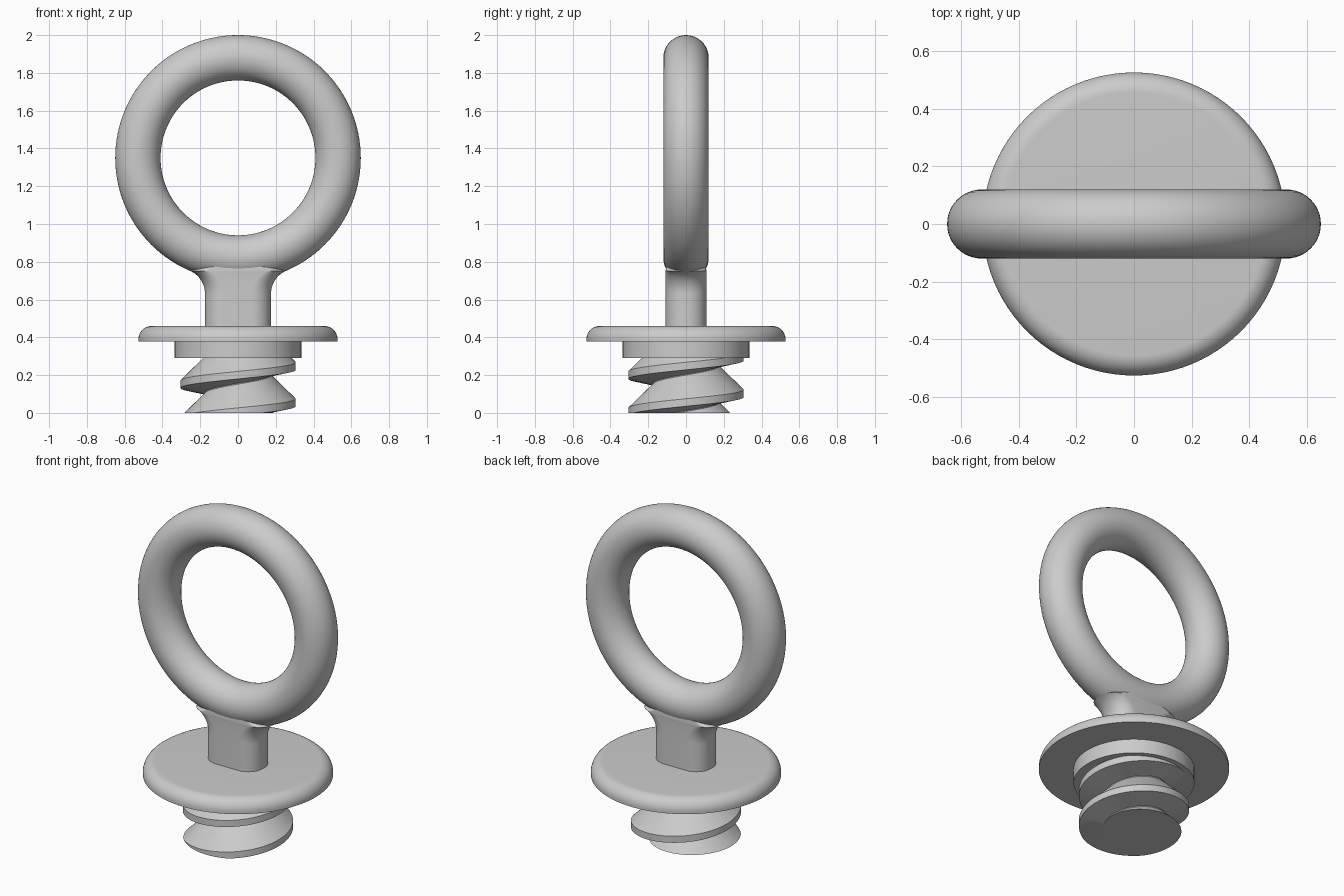
import bpy, bmesh
from math import sin, cos, pi, radians, atan2, sqrt

old = bpy.data.objects.get("Cube")
if old:
    bpy.data.objects.remove(old, do_unlink=True)

GREY = (0.6, 0.6, 0.6, 1.0)
metal = bpy.data.materials.new("grey metal")
metal.use_nodes = True
metal.diffuse_color = GREY
metal.node_tree.nodes["Principled BSDF"].inputs["Base Color"].default_value = GREY


def finish(obj, angle=35):
    obj.data.materials.clear()
    obj.data.materials.append(metal)
    bpy.ops.object.select_all(action='DESELECT')
    obj.select_set(True)
    bpy.context.view_layer.objects.active = obj
    bpy.ops.object.shade_smooth_by_angle(angle=radians(angle))


def make_object(name, bm):
    bmesh.ops.recalc_face_normals(bm, faces=bm.faces)
    mesh = bpy.data.meshes.new(name)
    bm.to_mesh(mesh)
    bm.free()
    obj = bpy.data.objects.new(name, mesh)
    bpy.context.collection.objects.link(obj)
    finish(obj)


def loft(name, sections):
    """Skin a stack of closed loops and cap both ends."""
    bm = bmesh.new()
    loops = [[bm.verts.new(p) for p in s] for s in sections]
    n = len(loops[0])
    for a, b in zip(loops, loops[1:]):
        for i in range(n):
            j = (i + 1) % n
            bm.faces.new((a[i], a[j], b[j], b[i]))
    bm.faces.new(loops[0])
    bm.faces.new(loops[-1])
    make_object(name, bm)


def circle(r, z, n=96):
    return [(r * cos(2 * pi * i / n), r * sin(2 * pi * i / n), z) for i in range(n)]


def rounded_bar(half_x, half_y, z, r=0.1, steps=10):
    """Rounded rectangle loop at height z."""
    pts = []
    for q, (sx, sy) in enumerate(((1, 1), (-1, 1), (-1, -1), (1, -1))):
        for i in range(steps + 1):
            a = (q + i / steps) * pi / 2
            pts.append((sx * (half_x - r) + r * cos(a),
                        sy * (half_y - r) + r * sin(a), z))
    return pts


# Ring
RING_Z, MAJOR, MINOR = 1.35, 0.53, 0.12
bpy.ops.mesh.primitive_torus_add(
    major_radius=MAJOR, minor_radius=MINOR, major_segments=128, minor_segments=48,
    location=(0, 0, RING_Z), rotation=(pi / 2, 0, 0))
ring = bpy.context.object
ring.name = "ring"
finish(ring, 60)

# Stem, flaring along a fillet arc that is tangent to the ring
HALF_X, HALF_Y, FILLET = 0.175, 0.108, 0.13
cx = HALF_X + FILLET
dz = sqrt((MAJOR + MINOR + FILLET) ** 2 - cx ** 2)
end = atan2(dz, -cx)
sections = [rounded_bar(HALF_X, HALF_Y, 0.44)]
for i in range(17):
    a = pi + (end - pi) * i / 16
    sections.append(rounded_bar(cx + FILLET * cos(a), HALF_Y,
                                RING_Z - dz + FILLET * sin(a)))
sections.append(rounded_bar(0.12, 0.1, 0.82))
loft("stem", sections)

# Flange with a rounded upper rim
R, TOP, ROUND = 0.527, 0.46, 0.07
rim = [circle(R, 0.377)]
for i in range(13):
    a = i / 12 * pi / 2
    rim.append(circle(R - ROUND + ROUND * cos(a), TOP - ROUND + ROUND * sin(a)))
loft("flange", rim)

# Collar under the flange
loft("collar", [circle(0.335, 0.29), circle(0.335, 0.38)])

# Screw thread: one tooth profile swept up a helix, then cut flat
PITCH, TURNS, STEPS = 0.193, 5, 72
tooth = [(0.305, 0.035), (0.305, 0.075), (0.175, 0.2), (0.175, 0.205), (0.305, 0.035 + PITCH)]
bm = bmesh.new()
rows = []
for i in range(TURNS * STEPS + 1):
    a = 2 * pi * i / STEPS
    lift = PITCH * (i / STEPS - 3)
    rows.append([bm.verts.new((r * cos(a), r * sin(a), z + lift)) for r, z in tooth])
for a, b in zip(rows, rows[1:]):
    for k in range(len(tooth) - 1):
        bm.faces.new((a[k], b[k], b[k + 1], a[k + 1]))
bmesh.ops.remove_doubles(bm, verts=bm.verts, dist=0.0005)
for z, up in ((0.0, -1), (0.31, 1)):
    cut = bmesh.ops.bisect_plane(
        bm, geom=bm.verts[:] + bm.edges[:] + bm.faces[:], dist=1e-5,
        plane_co=(0, 0, z), plane_no=(0, 0, up), clear_outer=True)
    edges = [e for e in cut["geom_cut"] if isinstance(e, bmesh.types.BMEdge)]
    bmesh.ops.triangle_fill(bm, edges=edges, use_beauty=True)
make_object("screw_thread", bm)
